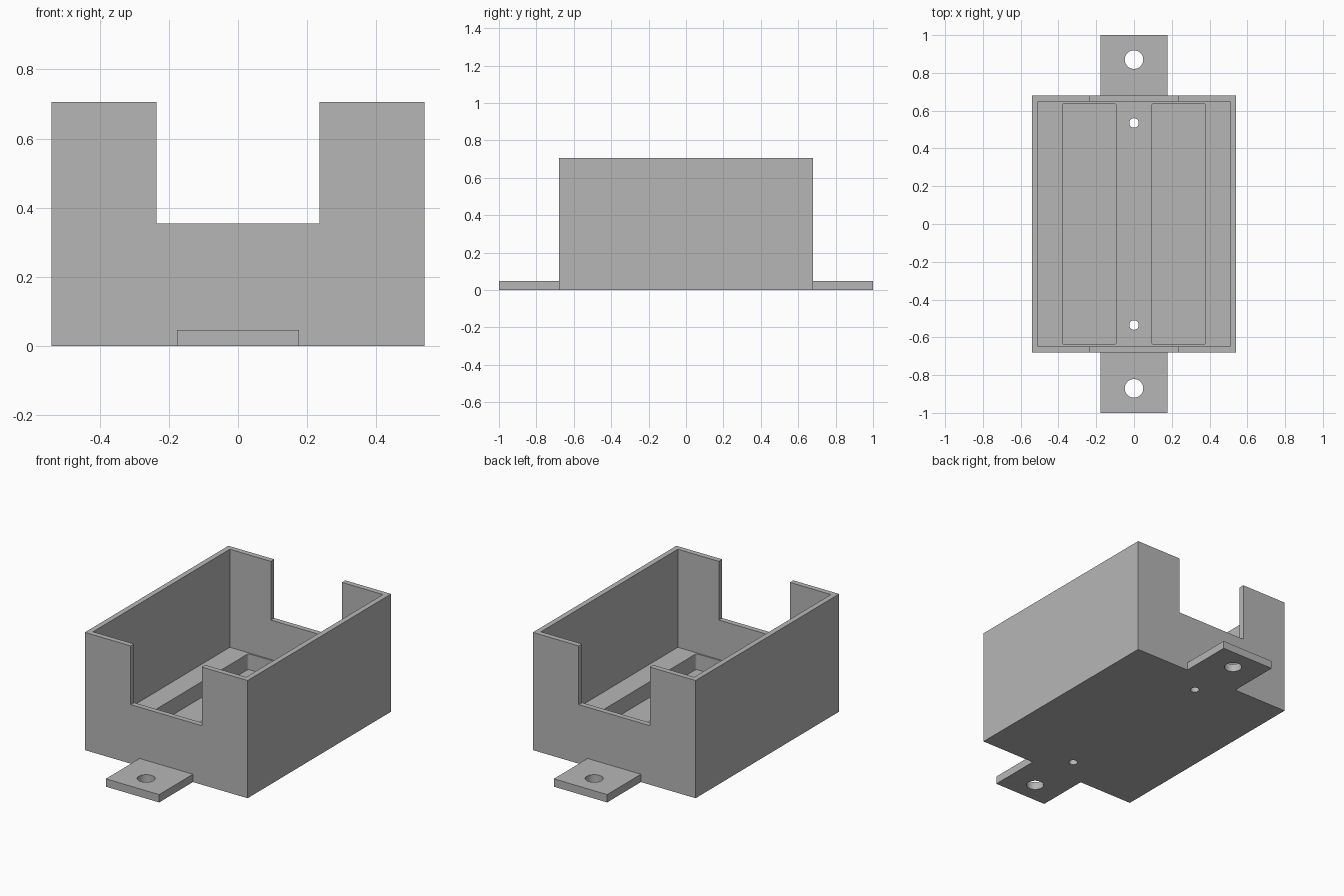
import bpy
import bmesh

if "Cube" in bpy.data.objects:
    bpy.data.objects.remove(bpy.data.objects["Cube"], do_unlink=True)

# Main dimensions
HALF_X, HALF_Y, HEIGHT = 0.54, 0.68, 0.706
WALL = 0.032
FLOOR = 0.118
LIP = 0.354
TAB_HALF, TAB_TOP = 0.177, 0.047

grey = bpy.data.materials.new("plain grey")
grey.use_nodes = True
grey.diffuse_color = (0.47, 0.47, 0.47, 1)
grey.node_tree.nodes["Principled BSDF"].inputs["Base Color"].default_value = grey.diffuse_color


def finish(name, bm):
    mesh = bpy.data.meshes.new(name)
    bm.to_mesh(mesh)
    bm.free()
    mesh.materials.append(grey)
    obj = bpy.data.objects.new(name, mesh)
    bpy.context.collection.objects.link(obj)
    return obj


def block(name, low, high, corner=0):
    """Box between two corners, with optional rounded upright edges."""
    bm = bmesh.new()
    bmesh.ops.create_cube(bm, size=1)
    for v in bm.verts:
        v.co = [high[i] if v.co[i] > 0 else low[i] for i in range(3)]
    if corner:
        upright = [e for e in bm.edges
                   if abs(e.verts[0].co.z - e.verts[1].co.z) > 0.01]
        bmesh.ops.bevel(bm, geom=upright, offset=corner, segments=4,
                        profile=0.5, affect='EDGES')
    return finish(name, bm)


def drill(name, y, radius):
    """Upright cylinder used to cut a screw hole."""
    bm = bmesh.new()
    bmesh.ops.create_cone(bm, cap_ends=True, segments=48, radius1=radius,
                          radius2=radius, depth=1)
    bmesh.ops.translate(bm, verts=bm.verts, vec=(0, y, 0))
    return finish(name, bm)


def carve(obj, cutters):
    """Subtract the cutters from the part, then discard them."""
    bpy.context.view_layer.objects.active = obj
    for cutter in cutters:
        cutter.hide_render = True
        mod = obj.modifiers.new("cut", 'BOOLEAN')
        mod.operation = 'DIFFERENCE'
        mod.solver = 'EXACT'
        mod.object = cutter
        bpy.ops.object.modifier_apply(modifier=mod.name)
        bpy.data.objects.remove(cutter, do_unlink=True)


def smooth(obj):
    bpy.ops.object.select_all(action='DESELECT')
    obj.select_set(True)
    bpy.context.view_layer.objects.active = obj
    bpy.ops.object.shade_smooth_by_angle(angle=0.6)


# Open tray with notched end walls
tray = block("tray", (-HALF_X, -HALF_Y, 0), (HALF_X, HALF_Y, HEIGHT))
cutters = [
    block("cavity_cutter", (-HALF_X + WALL, -HALF_Y + WALL, FLOOR),
          (HALF_X - WALL, HALF_Y - WALL, 1)),
    block("notch_cutter", (-0.236, -1, LIP), (0.236, 1, 1.1)),
]
# Two long pockets sunk into the floor, and two small screw holes
for side in (-1, 1):
    x1, x2 = sorted((side * 0.094, side * 0.379))
    cutters.append(block("pocket_cutter", (x1, -0.638, 0.024),
                         (x2, 0.638, 0.3), corner=0.012))
    cutters.append(drill("small_hole_cutter", side * 0.535, 0.025))
carve(tray, cutters)
smooth(tray)

# Mounting tabs with screw holes at both ends
for name, side in (("front_tab", -1), ("back_tab", 1)):
    y1, y2 = sorted((side * HALF_Y, side * 1.0))
    tab = block(name, (-TAB_HALF, y1, 0), (TAB_HALF, y2, TAB_TOP))
    carve(tab, [drill("tab_hole_cutter", side * 0.87, 0.049)])
    smooth(tab)
